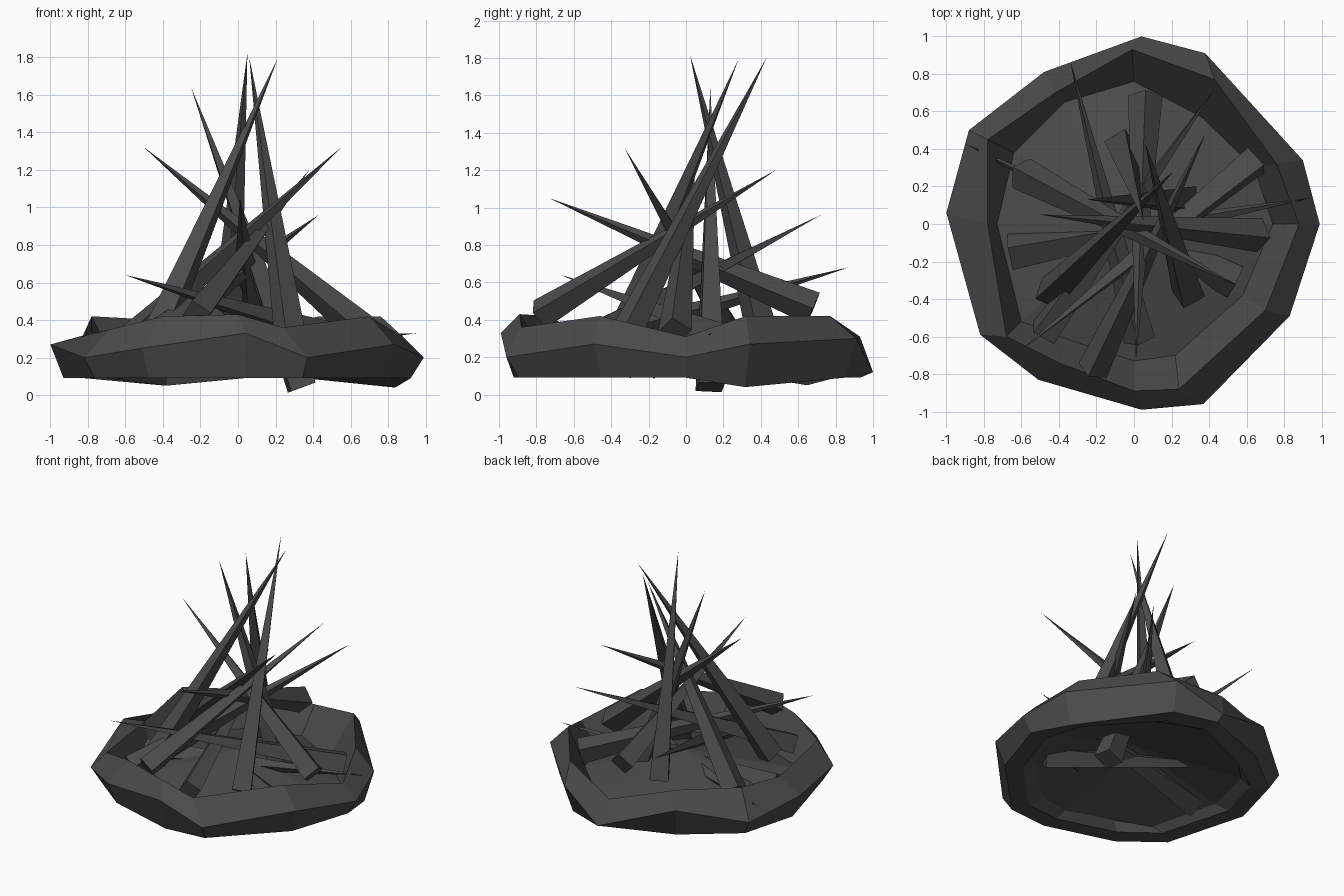
import bpy, bmesh
from math import cos, sin, radians
from mathutils import Vector

if "Cube" in bpy.data.objects:
    bpy.data.objects.remove(bpy.data.objects["Cube"])

mat = bpy.data.materials.new("charcoal grey")
mat.diffuse_color = (0.07, 0.07, 0.07, 1)
mat.use_nodes = True
mat.node_tree.nodes["Principled BSDF"].inputs["Base Color"].default_value = mat.diffuse_color

def finish(bm, name):
    bmesh.ops.recalc_face_normals(bm, faces=bm.faces)
    me = bpy.data.meshes.new(name)
    bm.to_mesh(me)
    bm.free()
    me.materials.append(mat)
    ob = bpy.data.objects.new(name, me)
    bpy.context.collection.objects.link(ob)
    return ob

# Rock ring: irregular widest edge and crest (x, y, z), inner foot (x, y), 12 sided
rim = [(.04, 1, .12), (.38, .91, .3), (.9, .34, .27), (.99, 0, .2), (.83, -.49, .27), (.37, -.96, .2),
       (.04, -.99, .33), (-.51, -.83, .25), (-.82, -.59, .2), (-1, .06, .27), (-.88, .5, .2), (-.48, .81, .3)]
crest = [(-.01, .93, .31), (.43, .77, .42), (.76, .32, .42), (.88, 0, .31), (.7, -.46, .42), (.24, -.88, .36),
         (0, -.89, .43), (-.4, -.74, .42), (-.68, -.6, .35), (-.78, 0, .33), (-.78, .45, .42), (-.42, .7, .4)]
foot = [(0, .76), (.36, .57), (.64, .3), (.74, 0), (.58, -.38), (.22, -.7),
        (0, -.73), (-.34, -.62), (-.6, -.52), (-.73, 0), (-.64, .38), (-.37, .65)]
bm = bmesh.new()
loops = []
for i, (r, c, f) in enumerate(zip(rim, crest, foot)):
    low = .04 if i == 2 else .09
    pts = [(*f, .14), c, r,
           (r[0] * .93, r[1] * .93, low), (r[0] * .8, r[1] * .8, .05 if i == 11 else .09)]
    loops.append([bm.verts.new(p) for p in pts])
n = len(loops)
for i in range(n):
    a, b = loops[i], loops[(i + 1) % n]
    for k in range(5):
        m = (k + 1) % 5
        bm.faces.new((a[k], a[m], b[m], b[k]))
finish(bm, "rock_ring")

# Ash mound filling the ring
bm = bmesh.new()
top = bm.verts.new((0, 0, .33))
edge = [bm.verts.new((*f, .14)) for f in foot]
for i in range(n):
    bm.faces.new((top, edge[i], edge[(i + 1) % n]))
finish(bm, "ash_mound")

# Sharpened sticks: broad base, pointed tip, width, roll about the axis
sticks = [
    ((-.45, -.37, .27), (.21, .28, 1.79), .13, 25),
    ((.29, -.37, .23), (.06, .43, 1.8), .13, 15),
    ((-.07, .42, .28), (.05, .02, 1.82), .13, 15),
    ((.06, .68, .46), (.01, -.73, 1.05), .13, 45),
    ((.34, .13, .04), (-.25, .13, 1.64), .14, 8),
    ((.67, -.06, .34), (-.5, .05, 1.32), .13, 40),
    ((-.6, .27, .27), (.55, -.33, 1.32), .13, 40),
    ((-.22, -.78, .43), (.38, .48, 1.2), .12, 40),
    ((.03, -.62, .26), (-.34, .87, .68), .12, 35),
    ((-.48, -.58, .28), (.43, .72, .96), .13, 15),
    ((.65, .34, .27), (-.6, -.67, .64), .13, 15),
    ((.54, -.31, .18), (-.9, .43, .3), .13, 40),
    ((-.66, -.15, .18), (.95, .14, .33), .14, 30),
]
for i, (base, tip, w, roll) in enumerate(sticks):
    bm = bmesh.new()
    b, p = Vector(base), Vector(tip)
    d = (p - b).normalized()
    u = d.cross(Vector((0, 0, 1))).normalized()
    v = d.cross(u)
    q = []
    for k in range(4):
        a = radians(45 + 90 * k + roll)
        q.append(bm.verts.new(b + (u * cos(a) + v * sin(a)) * w * .7071))
    point = bm.verts.new(p)
    bm.faces.new(q)
    for k in range(4):
        bm.faces.new((q[k], q[(k + 1) % 4], point))
    finish(bm, f"pointed_stick_{i + 1}")
